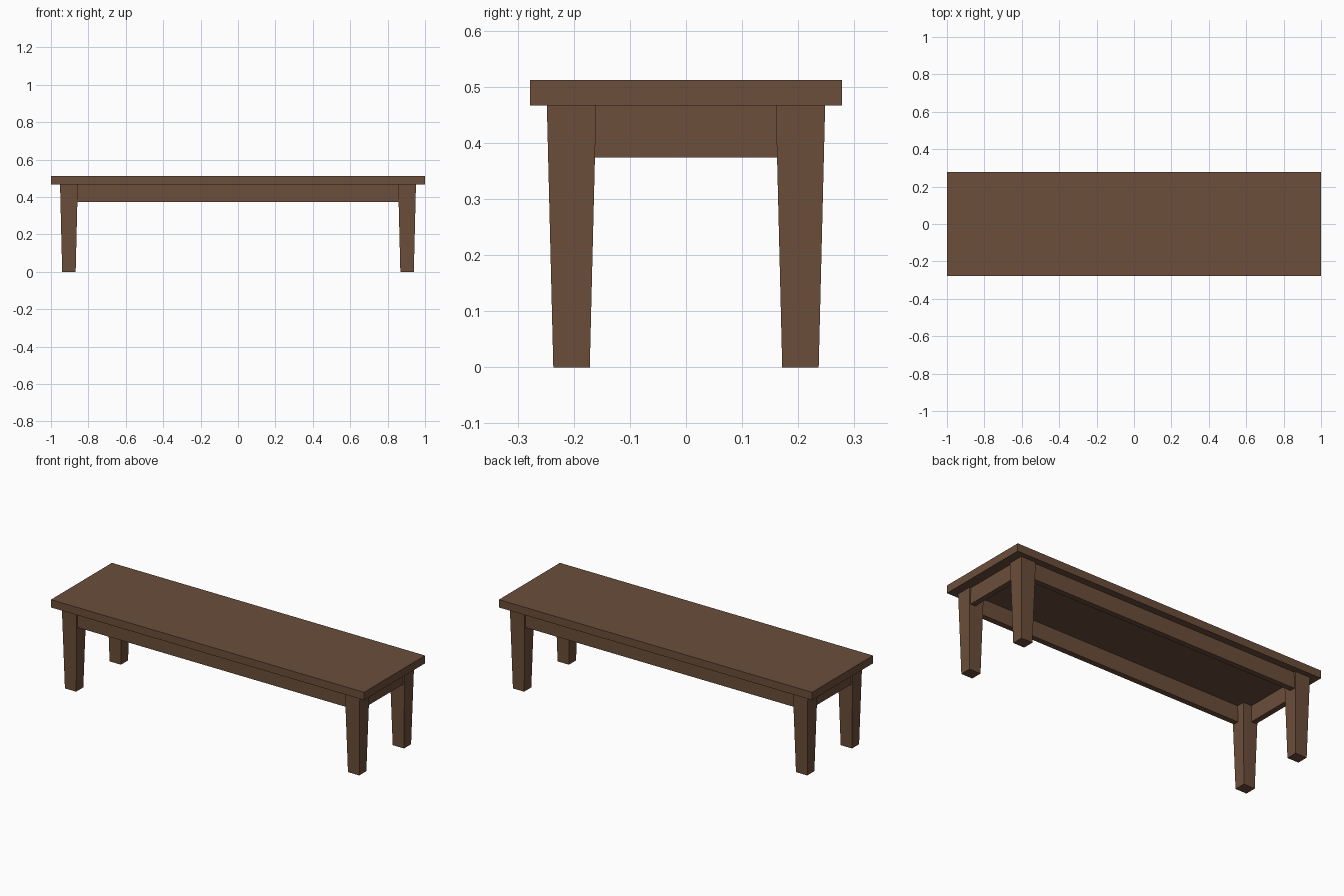
import bpy, bmesh

if "Cube" in bpy.data.objects:
    bpy.data.objects.remove(bpy.data.objects["Cube"])

wood = bpy.data.materials.new("brown wood")
wood.diffuse_color = (0.147, 0.077, 0.043, 1)
wood.use_nodes = True
wood.node_tree.nodes["Principled BSDF"].inputs["Base Color"].default_value = wood.diffuse_color

SEAT_Z, TOP_Z, APRON_Z = 0.467, 0.512, 0.374
LEG_X, LEG_Y = 0.904, 0.204          # leg centres
LEG_TOP = (0.0475, 0.044)            # half sizes at the top
LEG_FOOT = (0.036, 0.0325)           # half sizes at the floor


def block(name, cx, cy, z0, z1, top, bottom=None):
    """Box centred on (cx, cy); gives half sizes at top and bottom."""
    bottom = bottom or top
    bm = bmesh.new()
    bmesh.ops.create_cube(bm, size=2)
    for v in bm.verts:
        half, z = (top, z1) if v.co.z > 0 else (bottom, z0)
        v.co = (cx + v.co.x * half[0], cy + v.co.y * half[1], z)
    mesh = bpy.data.meshes.new(name)
    bm.to_mesh(mesh)
    bm.free()
    mesh.materials.append(wood)
    obj = bpy.data.objects.new(name, mesh)
    bpy.context.collection.objects.link(obj)
    return obj


# Seat board
block("seat", 0, 0, SEAT_Z, TOP_Z, (1.0, 0.278))

# Four tapered legs
for sx, side in ((-1, "left"), (1, "right")):
    for sy, end in ((-1, "front"), (1, "back")):
        block(f"{end}_{side}_leg", sx * LEG_X, sy * LEG_Y, 0, SEAT_Z, LEG_TOP, LEG_FOOT)

# Aprons between the legs, set slightly behind the outer leg faces
T = 0.016                            # half thickness
INSET = 0.010
ax = LEG_X + LEG_TOP[0] - INSET - T
ay = LEG_Y + LEG_TOP[1] - INSET - T
for s, long_name, short_name in ((-1, "front_apron", "left_apron"), (1, "back_apron", "right_apron")):
    block(long_name, 0, s * ay, APRON_Z, SEAT_Z, (LEG_X - LEG_TOP[0] + 0.004, T))
    block(short_name, s * ax, 0, APRON_Z, SEAT_Z, (T, LEG_Y - LEG_TOP[1] + 0.004))
